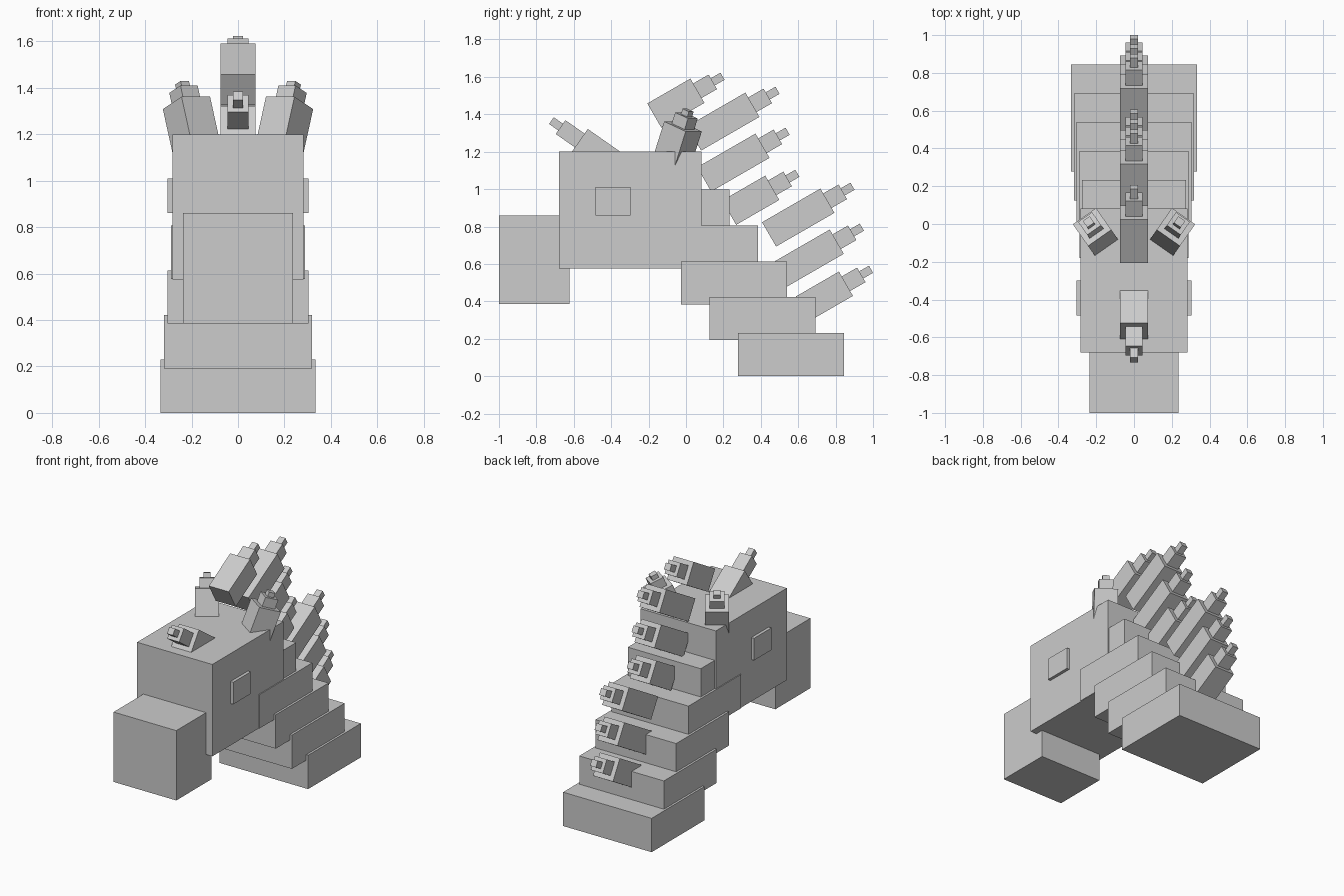
import bpy, bmesh, math
from mathutils import Matrix, Vector

if "Cube" in bpy.data.objects:
    bpy.data.objects.remove(bpy.data.objects["Cube"])

grey = bpy.data.materials.new("light_grey")
grey.diffuse_color = (0.604, 0.604, 0.604, 1)
grey.use_nodes = True
grey.node_tree.nodes["Principled BSDF"].inputs["Base Color"].default_value = grey.diffuse_color


def finish(name, bm):
    mesh = bpy.data.meshes.new(name)
    bm.to_mesh(mesh)
    bm.free()
    mesh.materials.append(grey)
    obj = bpy.data.objects.new(name, mesh)
    bpy.context.collection.objects.link(obj)
    return obj


def block(name, x0, x1, y0, y1, z0, z1):
    bm = bmesh.new()
    centre = Vector((x0 + x1, y0 + y1, z0 + z1)) / 2
    size = Matrix.Diagonal((x1 - x0, y1 - y0, z1 - z0, 1))
    bmesh.ops.create_cube(bm, size=1, matrix=Matrix.Translation(centre) @ size)
    return finish(name, bm)


def spike(name, shoulder, rotation, root, mid, tip):
    """Three stacked square blocks; shoulder is the end of the widest one."""
    bm = bmesh.new()
    frame = Matrix.Translation(shoulder) @ rotation
    for width, a, b in ((0.15, -root, 0), (0.09, 0, mid), (0.044, mid, mid + tip)):
        size = Matrix.Diagonal((width, width, b - a, 1))
        place = Matrix.Translation((0, 0, (a + b) / 2))
        bmesh.ops.create_cube(bm, size=1, matrix=frame @ place @ size)
    return finish(name, bm)


def rot(degrees, axis):
    return Matrix.Rotation(math.radians(degrees), 4, axis)


# Head and snout
block("head", -0.283, 0.283, -0.68, 0.083, 0.575, 1.20)
block("snout", -0.236, 0.236, -1.0, -0.623, 0.385, 0.86)

# Stepped neck, each step higher, narrower and further forward
for i in range(5):
    half = 0.333 - 0.0147 * i
    y, z = 0.845 - 0.153 * i, 0.192 * i
    block(f"neck_step_{i + 1}", -half, half, y - 0.567, y, z, z + 0.23)

# Eyes
for side, s in (("left", -1), ("right", 1)):
    xs = sorted((s * 0.25, s * 0.304))
    block(f"{side}_eye", xs[0], xs[1], -0.485, -0.298, 0.86, 1.01)

# Mane spikes, swept back and up: shoulder y, shoulder z, root length
mane = ((0.061, 1.526, 0.266), (0.355, 1.451, 0.36), (0.409, 1.232, 0.36),
        (0.461, 1.007, 0.266), (0.756, 0.938, 0.36), (0.806, 0.719, 0.36),
        (0.855, 0.494, 0.266))
for i, (y, z, root) in enumerate(mane):
    spike(f"mane_spike_{i + 1}", (0, y, z), rot(-60, 'X'), root, 0.095, 0.06)

# Forelock leaning forward
spike("forelock_spike", (0, -0.568, 1.26), rot(55, 'X'), 0.266, 0.125, 0.06)

# Ears leaning back and outward
for side, s in (("left", -1), ("right", 1)):
    spike(f"{side}_ear", (s * 0.222, -0.016, 1.335),
          rot(-35 * s, 'Z') @ rot(-21, 'X'), 0.266, 0.063, 0.03)
